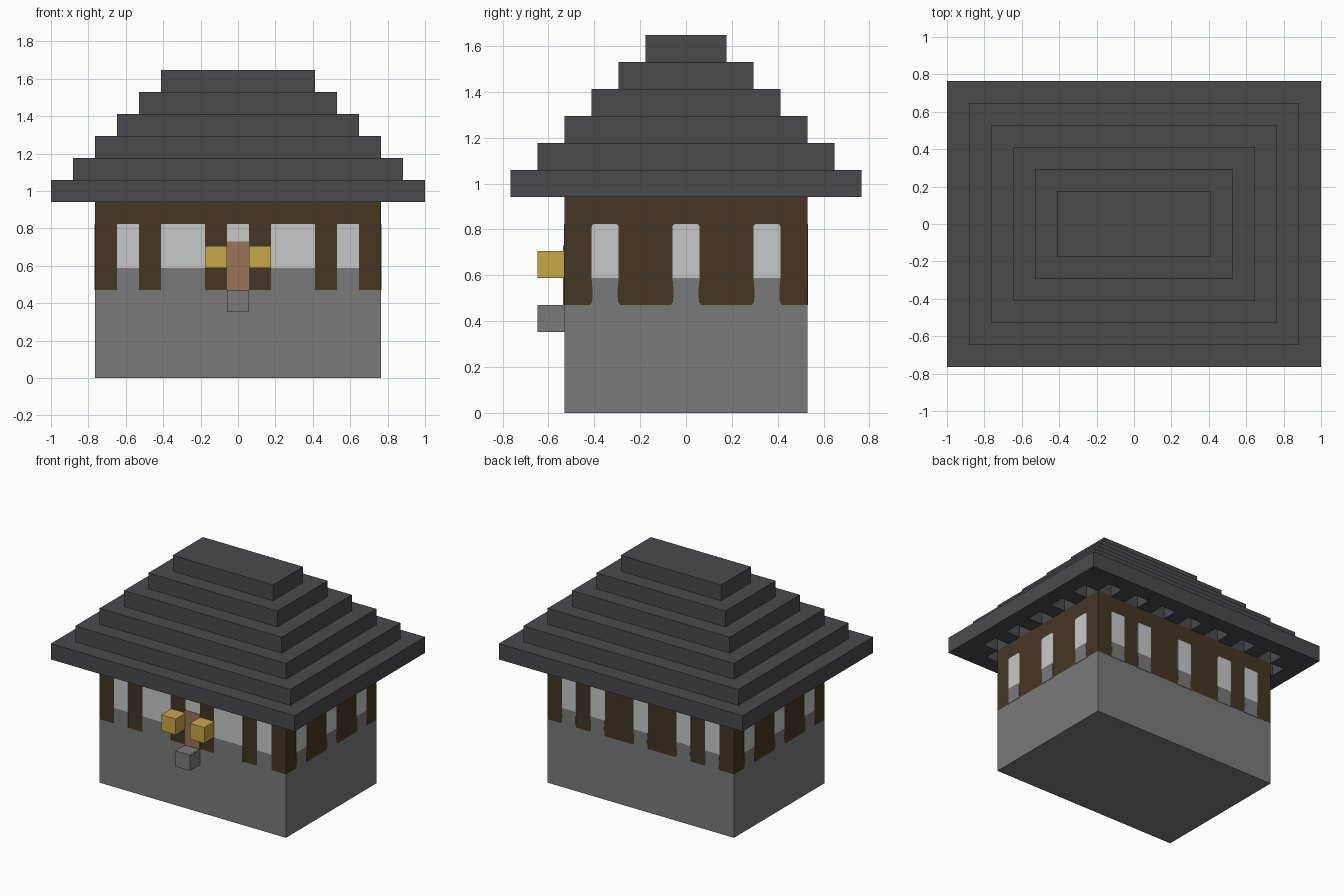
import bpy
import bmesh
from mathutils import Matrix, Vector

if "Cube" in bpy.data.objects:
    bpy.data.objects.remove(bpy.data.objects["Cube"], do_unlink=True)

U = 2 / 17  # one building block


def make_material(name, hex_code):
    srgb = [int(hex_code[i:i + 2], 16) / 255 for i in (0, 2, 4)]
    colour = [((c + 0.055) / 1.055) ** 2.4 for c in srgb] + [1]
    mat = bpy.data.materials.new(name)
    mat.use_nodes = True
    mat.diffuse_color = colour
    for node in mat.node_tree.nodes:
        if node.type == 'BSDF_PRINCIPLED':
            node.inputs["Base Color"].default_value = colour
            node.inputs["Roughness"].default_value = 0.9
    return mat


stone = make_material("grey stone", "7a7a7a")
wood = make_material("dark wood", "443624")
glass = make_material("pale window", "c6c9c8")
slate = make_material("dark slate", "4a494e")
gold = make_material("lantern gold", "c9a84a")
door_brown = make_material("door brown", "9a745a")


def finish(name, bm, mat):
    bmesh.ops.recalc_face_normals(bm, faces=bm.faces)
    mesh = bpy.data.meshes.new(name)
    bm.to_mesh(mesh)
    bm.free()
    mesh.materials.append(mat)
    obj = bpy.data.objects.new(name, mesh)
    bpy.context.scene.collection.objects.link(obj)
    return obj


def add_box(bm, centre, size):
    bmesh.ops.create_cube(bm, size=1, matrix=Matrix.Translation(Vector(centre) * U)
                          @ Matrix.Diagonal((*[s * U for s in size], 1)))


def box(name, centre, size, mat):
    """Box measured in blocks."""
    bm = bmesh.new()
    add_box(bm, centre, size)
    return finish(name, bm, mat)


def add_plate(bm, outline, centre, turn, wall, thick=0.003):
    """Thin plate from a half outline (half width, height), mirrored, laid on a wall."""
    points = outline + [(-w, z) for w, z in reversed(outline)]
    front = [bm.verts.new(turn @ Vector((centre + w, -wall - thick, z))) for w, z in points]
    back = [bm.verts.new(turn @ Vector((centre + w, -wall, z))) for w, z in points]
    bm.faces.new(front)
    for i in range(len(points)):
        j = (i + 1) % len(points)
        bm.faces.new((front[i], back[i], back[j], front[j]))


# Walls
box("stone_base", (0, 0, 2), (13, 9, 4), stone)
box("timber_wall", (0, 0, 6), (13, 9, 4), wood)

# Windows with stone sills: (centre, width) in blocks
back_windows = [(-5, 1), (-3, 1), (0, 1), (3, 1), (5, 1)]
side_windows = [(-3, 1), (0, 1), (3, 1)]
front_windows = [(-5, 1), (-2.5, 2), (0, 1), (2.5, 2), (5, 1)]
sides = [("front", 0, 4.5, front_windows), ("left", 90, 6.5, side_windows),
         ("back", 180, 4.5, back_windows), ("right", 270, 6.5, side_windows)]
for side, angle, wall, windows in sides:
    turn = Matrix.Rotation(angle * 0.0174533, 3, 'Z')
    panes, sills = bmesh.new(), bmesh.new()
    r = 0.006 if side == "front" else 0.012
    flare = 0 if side == "front" else 0.008
    for centre, width in windows:
        w = width * U / 2
        pane = [(w, 5 * U), (w, 7 * U - r), (w - r * 0.3, 7 * U - r * 0.3), (w - r, 7 * U)]
        sill = [(w + flare, 4 * U), (w - flare * 0.3, 4 * U + flare * 1.5),
                (w - flare * 0.6, 4.5 * U), (w, 5 * U)]
        add_plate(panes, pane, centre * U, turn, wall * U)
        add_plate(sills, sill, centre * U, turn, wall * U)
    finish(side + "_windows", panes, glass)
    finish(side + "_sills", sills, stone)

# Door panel, step and lanterns
bm = bmesh.new()
add_plate(bm, [(U / 2, 4 * U), (U / 2, 6.2 * U)], 0, Matrix.Identity(3), 4.5 * U, 0.006)
finish("door", bm, door_brown)
box("door_step", (0, -5, 3.5), (1, 1, 1), stone)
for name, x in (("left_lantern", 1), ("right_lantern", -1)):
    box(name, (x, -5, 5.5), (1, 1, 1), gold)

# Stepped roof
tiers = [box(f"roof_tier_{i + 1}", (0, 0, 8.5 + i), (17 - 2 * i, 13 - 2 * i, 1), slate)
         for i in range(6)]

# Gaps between rafters under the eaves
bm = bmesh.new()
for s in (-1, 1):
    for x in range(-6, 7, 2):
        add_box(bm, (x, s * 5, 8.5), (1, 1, 2))
    for y in range(-4, 5, 2):
        add_box(bm, (s * 7, y, 8.5), (1, 1, 2))
cutter = finish("eaves_cutter", bm, slate)
cutter.hide_render = True
cut = tiers[0].modifiers.new("eaves gaps", 'BOOLEAN')
cut.operation = 'DIFFERENCE'
cut.solver = 'EXACT'
cut.object = cutter
bpy.context.view_layer.objects.active = tiers[0]
bpy.ops.object.modifier_apply(modifier=cut.name)
bpy.data.objects.remove(cutter, do_unlink=True)
